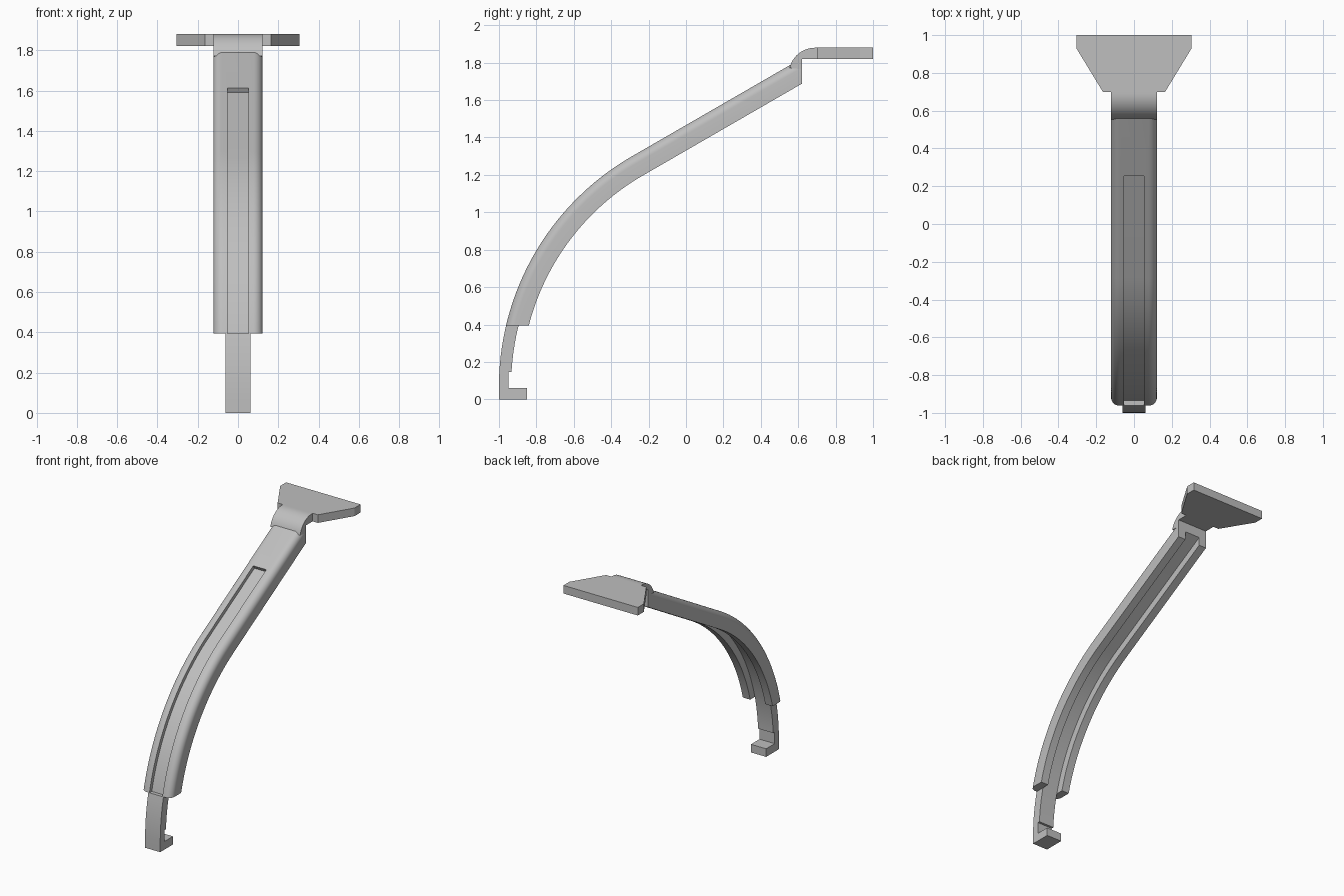
import bpy, bmesh, math

if "Cube" in bpy.data.objects:
    bpy.data.objects.remove(bpy.data.objects["Cube"])

grey = bpy.data.materials.new("satin grey")
grey.use_nodes = True
COLOUR = (0.52, 0.52, 0.52, 1)
grey.diffuse_color = COLOUR
grey.node_tree.nodes["Principled BSDF"].inputs["Base Color"].default_value = COLOUR

# Centre line of the arm: an arc that runs into a straight 30 degree slope
RADIUS, CY, CZ = 1.42, 0.42, 0.069
SLOPE = math.radians(30)
BEND_END = math.radians(120)
ARM_BASE, ARM_END = 0.395, 0.62
HALF, LEG_HALF = 0.122, 0.062
DEPTH, ROOF = 0.118, 0.065


def finish(bm, name, smooth=False):
    bmesh.ops.recalc_face_normals(bm, faces=bm.faces)
    mesh = bpy.data.meshes.new(name)
    bm.to_mesh(mesh)
    bm.free()
    obj = bpy.data.objects.new(name, mesh)
    bpy.context.collection.objects.link(obj)
    mesh.materials.append(grey)
    return obj


def activate(obj):
    bpy.ops.object.select_all(action='DESELECT')
    obj.select_set(True)
    bpy.context.view_layer.objects.active = obj


def arc_points(depth, z_start, z_end=None, steps=32):
    """Points (y, z) at a depth below the outer arc, from one height up."""
    r = RADIUS - depth
    a = math.pi - math.asin((z_start - CZ) / r)
    b = BEND_END if z_end is None else math.pi - math.asin((z_end - CZ) / r)
    return [(CY + r * math.cos(a + (b - a) * i / steps),
             CZ + r * math.sin(a + (b - a) * i / steps)) for i in range(steps + 1)]


def sweep(name, profile, z_start, y_end, square_end=False):
    """Sweep a closed (x, depth) profile along the arm."""
    bm = bmesh.new()
    columns = []
    for x, depth in profile:
        path = arc_points(depth, z_start)
        y, z = path[-1]
        stop = y_end + depth * math.sin(SLOPE) if square_end else y_end
        path.append((stop, z + (stop - y) * math.tan(SLOPE)))
        columns.append([bm.verts.new((x, *p)) for p in path])
    for a, b in zip(columns, columns[1:] + columns[:1]):
        for i in range(len(a) - 1):
            bm.faces.new((a[i], a[i + 1], b[i + 1], b[i]))
    bm.faces.new([c[0] for c in columns])
    bm.faces.new([c[-1] for c in columns])
    return finish(bm, name)


def extrude(name, points, offset):
    """Extrude a flat outline of 3D points."""
    bm = bmesh.new()
    face = bm.faces.new([bm.verts.new(p) for p in points])
    new = bmesh.ops.extrude_face_region(bm, geom=[face])
    bmesh.ops.translate(bm, vec=offset,
                        verts=[v for v in new["geom"] if isinstance(v, bmesh.types.BMVert)])
    return finish(bm, name)


def side_extrude(name, outline, half):
    return extrude(name, [(-half, y, z) for y, z in outline], (2 * half, 0, 0))


# Arm: hollow channel with rounded outer edges
ROUND = 0.045
corner = [(HALF - ROUND + ROUND * math.sin(math.pi / 2 * i / 8),
           ROUND - ROUND * math.cos(math.pi / 2 * i / 8)) for i in range(9)]
half_profile = corner + [(HALF, DEPTH), (LEG_HALF, DEPTH), (LEG_HALF, ROOF)]
profile = half_profile + [(-x, d) for x, d in reversed(half_profile)]
arm = sweep("arm_channel", profile, ARM_BASE, ARM_END)

# Shallow slot along the outside of the arm
SLOT = 0.053
cutter = sweep("slot_cutter", [(-SLOT, -0.03), (SLOT, -0.03), (SLOT, 0.027), (-SLOT, 0.027)],
               0.34, 0.255, square_end=True)
cutter.hide_render = True
activate(arm)
cut = arm.modifiers.new("slot", 'BOOLEAN')
cut.operation = 'DIFFERENCE'
cut.solver = 'EXACT'
cut.object = cutter
bpy.ops.object.modifier_apply(modifier=cut.name)
bpy.data.objects.remove(cutter)

# Leg with a hooked foot
outer = arc_points(0, CZ, ARM_BASE, 10)
inner = arc_points(ROOF, 0.145, ARM_BASE, 10)
foot = [(-0.95, 0.145), (-0.95, 0.06), (-0.85, 0.06), (-0.85, 0), (-1, 0)]
leg = side_extrude("leg_and_foot", outer + inner[::-1] + foot, LEG_HALF)

# Neck curving from the arm to the plate
PLATE_LOW, PLATE_TOP = 1.82, 1.88
BEND = 0.14
curve = [(0.69 - BEND * math.cos(math.pi / 2 * i / 14),
          PLATE_TOP - BEND + BEND * math.sin(math.pi / 2 * i / 14)) for i in range(2, 15)]
neck = side_extrude("neck", curve + [(0.7, PLATE_TOP), (0.7, PLATE_LOW),
                                     (ARM_END, PLATE_LOW), (ARM_END, 1.765)], HALF)

# Flared mounting plate
right = [(0.165, 0.7), (0.305, 0.93), (0.305, 1)]
outline = right + [(-x, y) for x, y in reversed(right)]
plate = extrude("mounting_plate", [(x, y, PLATE_LOW) for x, y in outline],
                (0, 0, PLATE_TOP - PLATE_LOW))

for obj in (arm, leg, neck):
    activate(obj)
    bpy.ops.object.shade_smooth_by_angle(angle=math.radians(25))
